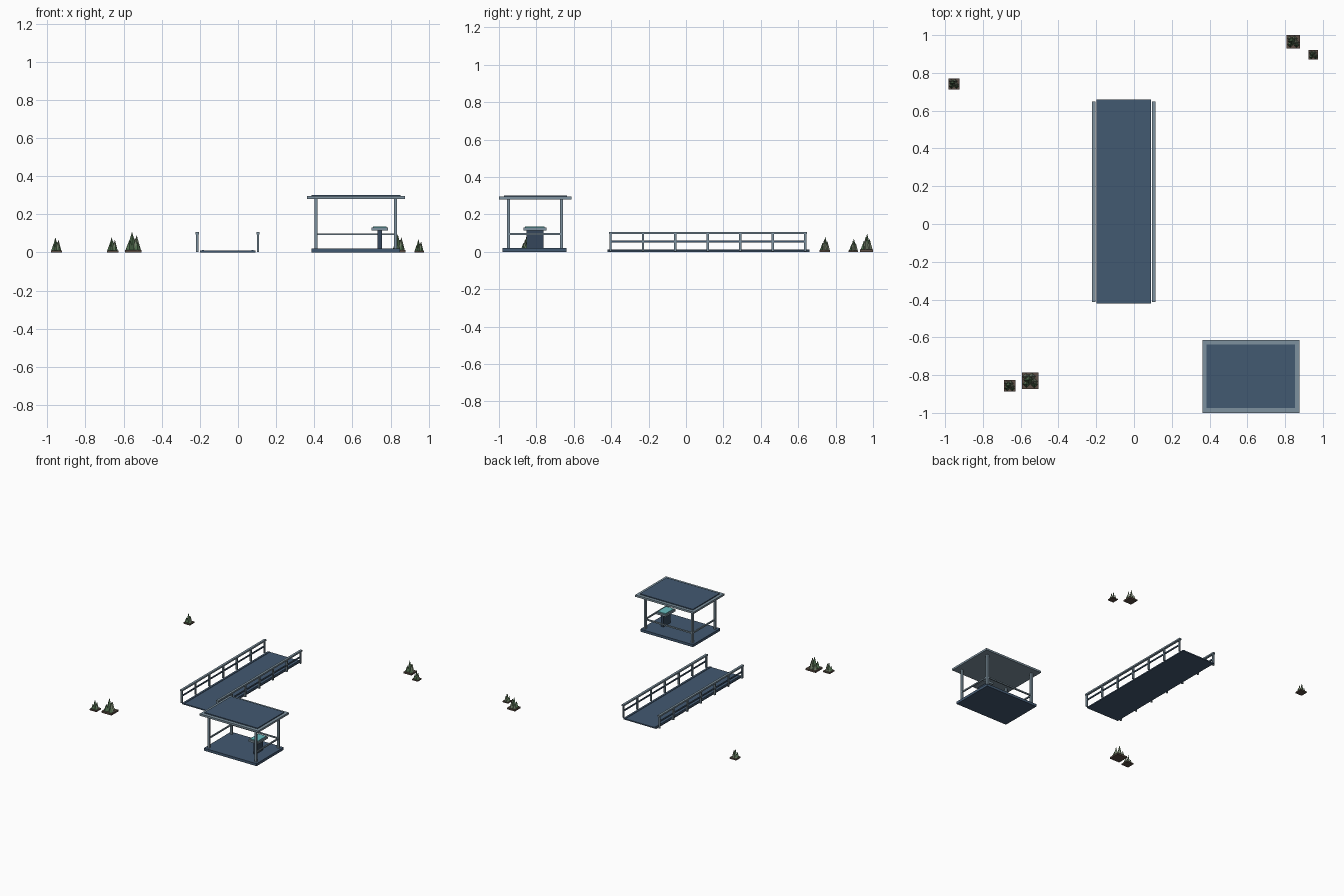
import bpy, bmesh
from mathutils import Matrix, Vector

if "Cube" in bpy.data.objects:
    bpy.data.objects.remove(bpy.data.objects["Cube"])


def mat(name, r, g, b):
    m = bpy.data.materials.new(name)
    m.diffuse_color = (r, g, b, 1)
    m.use_nodes = True
    m.node_tree.nodes["Principled BSDF"].inputs["Base Color"].default_value = m.diffuse_color
    return m


NAVY = mat("slate blue", 0.055, 0.100, 0.165)
DARK = mat("dark slate", 0.035, 0.062, 0.105)
TRIM = mat("pale blue grey", 0.205, 0.283, 0.342)
TEAL = mat("teal screen", 0.14, 0.50, 0.52)
SOIL = mat("brown soil", 0.105, 0.075, 0.058)
LEAF = mat("leaf green", 0.09, 0.17, 0.085)
SAGE = mat("sage green", 0.20, 0.25, 0.17)


def finish(name, bm, m):
    me = bpy.data.meshes.new(name)
    bm.to_mesh(me)
    bm.free()
    me.materials.append(m)
    ob = bpy.data.objects.new(name, me)
    bpy.context.collection.objects.link(ob)
    return ob


def boxes(name, m, spans):
    """One object from boxes given as (x0, x1, y0, y1, z0, z1)."""
    bm = bmesh.new()
    for x0, x1, y0, y1, z0, z1 in spans:
        mx = (Matrix.Translation(((x0 + x1) / 2, (y0 + y1) / 2, (z0 + z1) / 2))
              @ Matrix.Diagonal((x1 - x0, y1 - y0, z1 - z0, 1)))
        bmesh.ops.create_cube(bm, size=1, matrix=mx)
    return finish(name, bm, m)


# Footbridge deck with low edge strips
CX = -0.054
boxes("bridge_deck", NAVY, [(CX - .145, CX + .145, -.42, .66, 0, .009)])
boxes("deck_edge_strips", NAVY,
      [(CX + s * .13 - .005, CX + s * .13 + .005, -.42, .66, .009, .012) for s in (-1, 1)])

# Bridge railings: seven posts, top rail and middle rail on each side
for side, s in (("left", -1), ("right", 1)):
    x = CX + s * .159
    ys = [-.404 + i * .1735 for i in range(7)]
    boxes(side + "_bridge_posts", TRIM,
          [(x - .006, x + .006, y - .006, y + .006, .002, .096) for y in ys])
    boxes(side + "_bridge_top_rail", TRIM, [(x - .009, x + .009, -.413, .648, .095, .107)])
    boxes(side + "_bridge_middle_rail", NAVY, [(x - .004, x + .004, -.408, .643, .05, .06)])

# Shelter floor, posts and roof
boxes("shelter_floor", NAVY, [(.385, .85, -.98, -.638, 0, .02)])
px, py = (.41, .825), (-.95, -.666)
boxes("shelter_posts", TRIM,
      [(x - .008, x + .008, y - .008, y + .008, .02, .282) for x in px for y in py])
boxes("roof_frame", TRIM, [(.362, .877, -1, -.613, .28, .295)])
boxes("roof_panel", NAVY, [(.385, .853, -.973, -.637, .295, .302)])

# Shelter rails on the back and both ends
boxes("shelter_rails", TRIM,
      [(px[0], px[1], py[1] - .005, py[1] + .005, .09, .1)] +
      [(x - .005, x + .005, py[0], py[1], .09, .1) for x in px])

# Information stand
boxes("stand_column", DARK, [(.732, .754, -.853, -.763, .02, .117)])
boxes("stand_top", TRIM, [(.7, .787, -.87, -.746, .115, .13)])
boxes("stand_screen", TEAL, [(.709, .778, -.86, -.756, .13, .136)])

# Shrubs: soil block with a cluster of four-sided spikes
SPIKES = [(-.08, .05, .36, 1.0), (.20, -.06, .28, .84), (-.22, -.2, .26, .62),
          (.1, .24, .25, .72), (.24, -.24, .24, .5), (-.26, .24, .23, .55)]


def shrub(name, x, y, w, h):
    b = .12 * h
    boxes(name + "_soil", SOIL, [(x - w / 2, x + w / 2, y - w / 2, y + w / 2, 0, b)])
    for part, m, k in (("leaves", LEAF, 0), ("pale_leaves", SAGE, 1)):
        bm = bmesh.new()
        for dx, dy, r, t in SPIKES[k::2]:
            d = t * h - b
            bmesh.ops.create_cone(
                bm, cap_ends=True, segments=4, radius1=r * w * .9, radius2=0, depth=d,
                matrix=Matrix.Translation(Vector((x + dx * w, y + dy * w, b + d / 2))))
        finish(name + "_" + part, bm, m)


for i, p in enumerate([(-.953, .742, .058, .08), (-.658, -.857, .06, .08),
                       (-.549, -.829, .088, .108), (.843, .965, .07, .097),
                       (.95, .895, .05, .07)]):
    shrub("shrub_%d" % (i + 1), *p)
